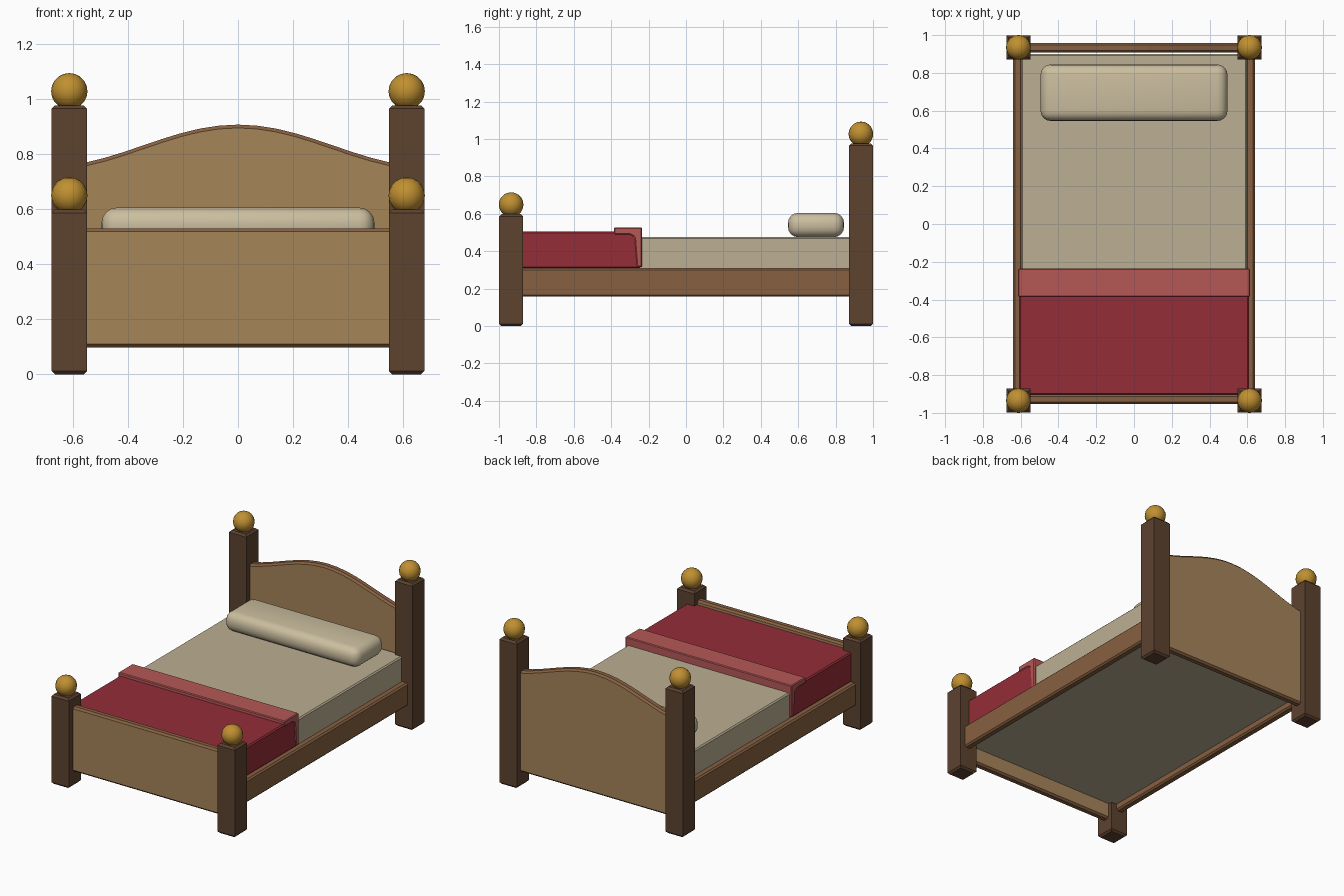
import bpy, bmesh, math

if "Cube" in bpy.data.objects:
    bpy.data.objects.remove(bpy.data.objects["Cube"])


def material(name, rgb):
    m = bpy.data.materials.new(name)
    lin = [((c / 255 + 0.055) / 1.055) ** 2.4 for c in rgb]
    m.diffuse_color = (*lin, 1)
    m.use_nodes = True
    m.node_tree.nodes["Principled BSDF"].inputs["Base Color"].default_value = m.diffuse_color
    return m


DARK = material("dark wood", (93, 66, 47))
WOOD = material("trim wood", (135, 96, 65))
TAN = material("tan panel", (166, 133, 89))
LINEN = material("linen", (188, 175, 147))
PILLOW = material("pillow cloth", (203, 190, 159))
RED = material("red cloth", (148, 45, 56))
PINK = material("light red cloth", (182, 88, 86))
GOLD = material("gold", (192, 144, 50))


def finish(name, bm, mats, bevel=0, segments=1, smooth=False):
    """Turn a bmesh into an object, optionally bevelling every edge."""
    if bevel:
        bmesh.ops.bevel(bm, geom=bm.edges[:], offset=bevel, segments=segments,
                        profile=0.5, affect='EDGES', clamp_overlap=True)
    bmesh.ops.recalc_face_normals(bm, faces=bm.faces[:])
    me = bpy.data.meshes.new(name)
    bm.to_mesh(me)
    bm.free()
    ob = bpy.data.objects.new(name, me)
    bpy.context.collection.objects.link(ob)
    for m in mats:
        me.materials.append(m)
    if smooth:
        for p in me.polygons:
            p.use_smooth = True
    return ob


def box(name, x, y, z, mat, **kw):
    """Box from (min, max) ranges."""
    bm = bmesh.new()
    bmesh.ops.create_cube(bm, size=1)
    for v in bm.verts:
        v.co = [(r[0] + r[1]) / 2 + c * (r[1] - r[0]) for r, c in zip((x, y, z), v.co)]
    return finish(name, bm, [mat], **kw)


def prism(points, direction):
    """Extrude a closed outline along a vector."""
    bm = bmesh.new()
    face = bm.faces.new([bm.verts.new(p) for p in points])
    new = bmesh.ops.extrude_face_region(bm, geom=[face], use_keep_orig=True)["geom"]
    bmesh.ops.translate(bm, vec=direction,
                        verts=[g for g in new if isinstance(g, bmesh.types.BMVert)])
    return bm


def post(name, x, y, height):
    """Square post with chamfered ends, topped with a ball."""
    bm = bmesh.new()
    bmesh.ops.create_cube(bm, size=1)
    for v in bm.verts:
        v.co = (x + v.co.x * 0.128, y + v.co.y * 0.128, (v.co.z + 0.5) * height)
    ends = [e for e in bm.edges if abs(e.verts[0].co.z - e.verts[1].co.z) < 0.01]
    bmesh.ops.bevel(bm, geom=ends, offset=0.012, segments=1, affect='EDGES')
    finish(name, bm, [DARK])
    bm = bmesh.new()
    bmesh.ops.create_uvsphere(bm, u_segments=16, v_segments=10, radius=0.066)
    bmesh.ops.translate(bm, verts=bm.verts[:], vec=(x, y, height + 0.051))
    finish(name + "_ball", bm, [GOLD], smooth=True)


def board(name, y, bottom, side_top, crown):
    """Panel with tan faces, trim-coloured chamfered rim and an optional arch."""
    n = 16 if crown else 1
    w, d = 0.555, 0.052
    top = []
    for i in range(n + 1):
        t = 1 - 2 * i / n
        top.append((w * t, y - d / 2, side_top + crown * (0.5 + 0.5 * math.cos(math.pi * t * 0.8)
                   - 0.0955) / 0.9045))
    outline = [(-w, y - d / 2, bottom), (w, y - d / 2, bottom)] + top
    bm = prism(outline, (0, d, 0))
    rim = [e for e in bm.edges if abs(e.verts[0].co.y - e.verts[1].co.y) < 0.001
           and abs(e.verts[0].co.x - e.verts[1].co.x) > 0.001]
    bmesh.ops.bevel(bm, geom=rim, offset=0.012, segments=1, affect='EDGES')
    bm.normal_update()
    for f in bm.faces:
        f.material_index = 0 if abs(f.normal.y) > 0.95 else 1
    finish(name, bm, [TAN, WOOD])


# Posts and side rails
for side, s in (("left", -1), ("right", 1)):
    post(side + "_foot_post", s * 0.612, -0.935, 0.598)
    post(side + "_head_post", s * 0.612, 0.935, 0.976)
    box(side + "_rail", sorted((s * 0.59, s * 0.641)), (-0.89, 0.89), (0.157, 0.31),
        WOOD, bevel=0.01)

# Arched headboard and flat footboard
board("headboard", 0.933, 0.098, 0.768, 0.138)
board("footboard", -0.928, 0.098, 0.53, 0)

# Mattress and pillow
box("mattress", (-0.597, 0.597), (-0.905, 0.9), (0.2, 0.475), LINEN, bevel=0.008)
box("pillow", (-0.495, 0.495), (0.545, 0.845), (0.475, 0.605), PILLOW,
    bevel=0.055, segments=4, smooth=True)

# Blanket with a folded-over end
box("blanket", (-0.608, 0.608), (-0.905, -0.245), (0.308, 0.505), RED, bevel=0.008)
fold = [(-0.385, 0.49), (-0.385, 0.527), (-0.235, 0.527), (-0.235, 0.315),
        (-0.262, 0.315), (-0.275, 0.475), (-0.30, 0.49)]
finish("blanket_fold", prism([(-0.613, y, z) for y, z in fold], (1.226, 0, 0)),
       [PINK], bevel=0.005)
